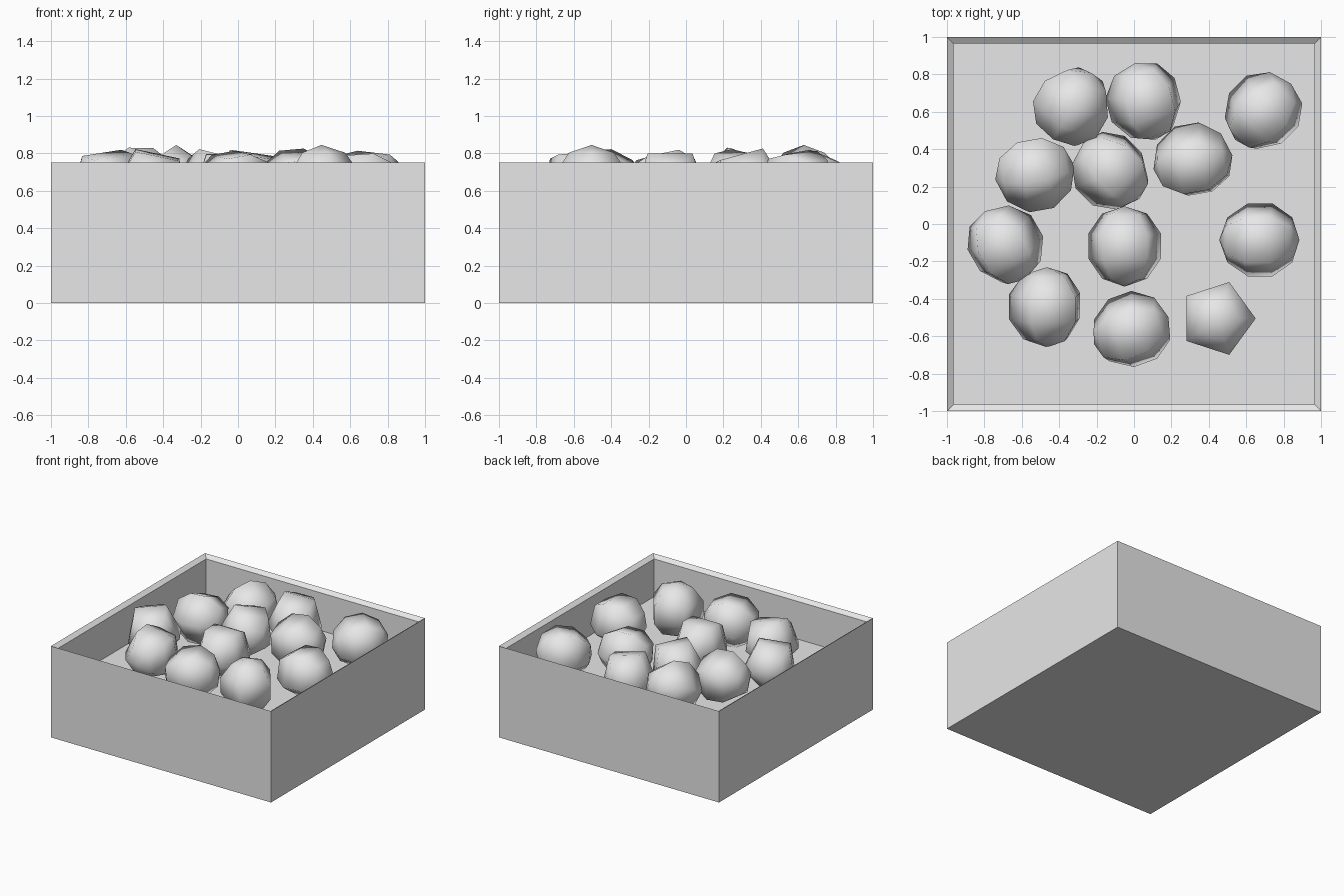
import bpy
import bmesh
from math import radians
from mathutils import Matrix

cube = bpy.data.objects.get("Cube")
if cube:
    bpy.data.objects.remove(cube, do_unlink=True)

HEIGHT, RIM, FLOOR = 0.75, 0.05, 0.415
BALL_RADIUS = 0.215

grey = bpy.data.materials.new("plain_grey")
grey.use_nodes = True
grey.diffuse_color = (0.8, 0.8, 0.8, 1)
grey.node_tree.nodes["Principled BSDF"].inputs["Base Color"].default_value = (0.8, 0.8, 0.8, 1)


def add_object(name, bm, smooth):
    mesh = bpy.data.meshes.new(name)
    for face in bm.faces:
        face.smooth = smooth
    bm.to_mesh(mesh)
    bm.free()
    mesh.materials.append(grey)
    obj = bpy.data.objects.new(name, mesh)
    bpy.context.collection.objects.link(obj)
    return obj


# Open square tray: sloping rim, then straight inner walls down to the floor
bm = bmesh.new()
bmesh.ops.create_cube(bm, size=1, matrix=Matrix.Translation((0, 0, HEIGHT / 2))
                      @ Matrix.Diagonal((2, 2, HEIGHT, 1)))
top = max(bm.faces, key=lambda f: f.calc_center_median().z)
for thickness, level in ((RIM, HEIGHT - RIM / 2), (0, FLOOR)):
    bmesh.ops.inset_individual(bm, faces=[top], thickness=thickness, depth=-0.01)
    for vert in top.verts:
        vert.co.z = level
add_object("tray", bm, False)

# Faceted balls resting on the floor: x, y, pole heading, pole tilt, spin
balls = [
    (-0.33, 0.63, 60, 72, 180),
    (0.06, 0.655, 105, 80, 8),
    (0.69, 0.60, 45, 80, 5),
    (-0.53, 0.275, 10, 91, 193),
    (-0.12, 0.285, 135, 80, 10),
    (0.315, 0.33, 10, 85, 15),
    (-0.69, -0.115, 120, 80, -8),
    (-0.05, -0.12, 90, 88, 0),
    (0.67, -0.085, 0, 86, 0),
    (-0.465, -0.445, 90, 84, 12),
    (-0.015, -0.57, 20, 80, 5),
    (0.446, -0.505, 0, 0, 0),
]
for i, (x, y, heading, tilt, spin) in enumerate(balls, 1):
    bm = bmesh.new()
    bmesh.ops.create_uvsphere(bm, u_segments=5, v_segments=5, radius=BALL_RADIUS)
    # Turn one vertex of the ring to +x before posing the ball
    ring = max(bm.verts, key=lambda v: v.co.xy.length)
    start = Matrix.Rotation(-ring.co.xy.angle_signed((1, 0)) * -1, 4, "Z")
    pose = (Matrix.Translation((x, y, FLOOR + BALL_RADIUS))
            @ Matrix.Rotation(radians(heading), 4, "Z")
            @ Matrix.Rotation(radians(tilt), 4, "Y")
            @ Matrix.Rotation(radians(spin), 4, "Z") @ start)
    # Keep whichever turn direction lands the vertex on +x
    if (start @ ring.co).y ** 2 > 1e-6:
        pose = pose @ start.inverted() @ start.inverted()
    bm.transform(pose)
    add_object(f"ball_{i}", bm, True)
